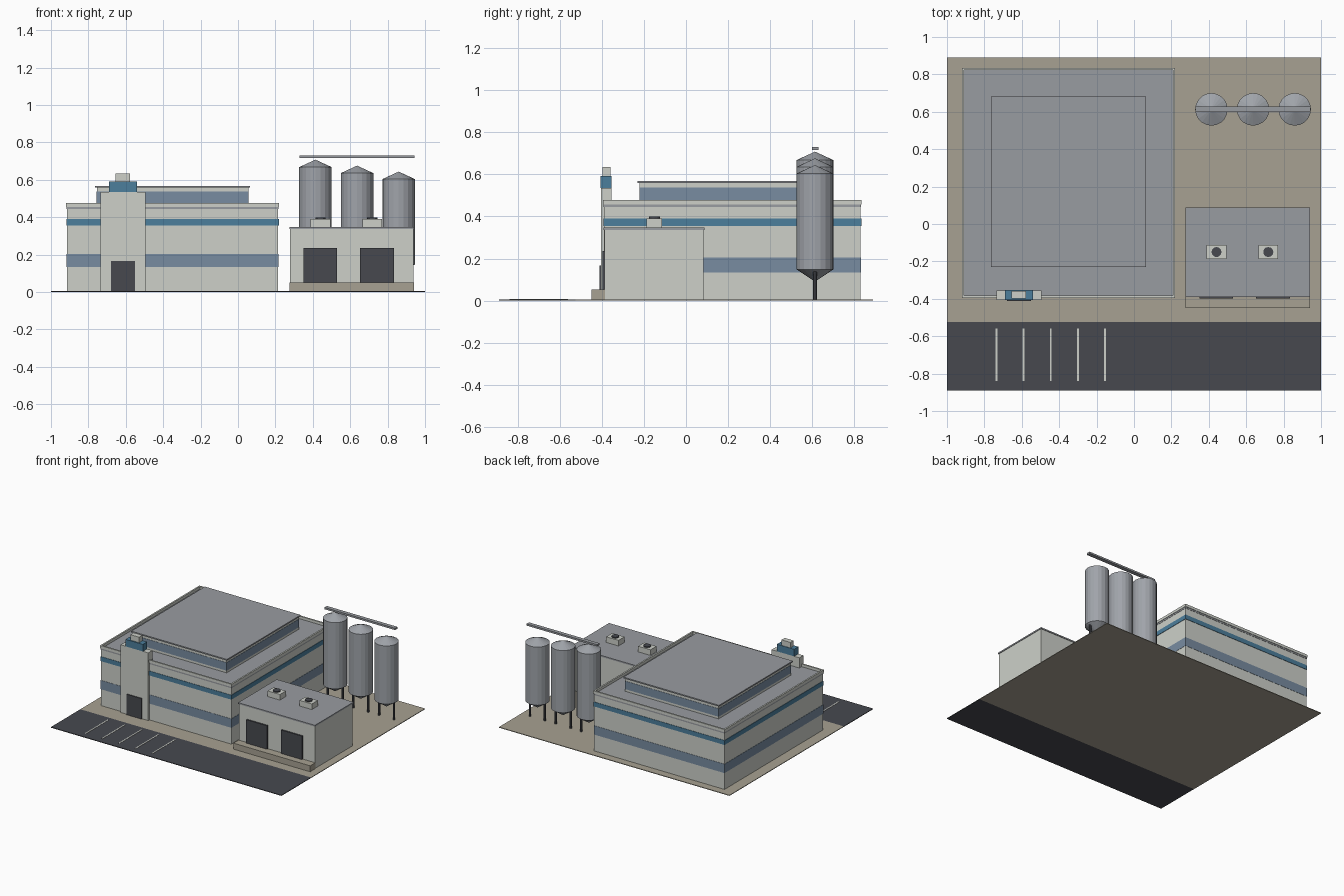
import bpy, bmesh, math

if "Cube" in bpy.data.objects:
    bpy.data.objects.remove(bpy.data.objects["Cube"])


def srgb(r, g, b):
    lin = [c / 255 / 12.92 if c / 255 < 0.04045 else ((c / 255 + 0.055) / 1.055) ** 2.4 for c in (r, g, b)]
    return (*lin, 1.0)


def material(name, rgb):
    m = bpy.data.materials.new(name)
    m.diffuse_color = srgb(*rgb)
    m.use_nodes = True
    m.node_tree.nodes["Principled BSDF"].inputs["Base Color"].default_value = m.diffuse_color
    return m


WALL = material("pale wall", (205, 208, 201))
ROOF = material("roof grey", (153, 156, 161))
TAN = material("tan paving", (167, 161, 146))
DARK = material("charcoal", (71, 73, 79))
BLUE = material("accent blue", (76, 126, 156))
GLASS = material("window blue grey", (120, 140, 161))
STEEL = material("silo steel", (160, 164, 170))


def finish(name, bm, mat):
    bmesh.ops.recalc_face_normals(bm, faces=bm.faces)
    me = bpy.data.meshes.new(name)
    bm.to_mesh(me)
    bm.free()
    me.materials.append(mat)
    ob = bpy.data.objects.new(name, me)
    bpy.context.collection.objects.link(ob)
    return ob


def box(name, mat, x0, x1, y0, y1, z0, z1):
    bm = bmesh.new()
    bmesh.ops.create_cube(bm, size=1)
    for v in bm.verts:
        v.co = (x1 if v.co.x > 0 else x0, y1 if v.co.y > 0 else y0, z1 if v.co.z > 0 else z0)
    return finish(name, bm, mat)


def lathe(name, mat, x, y, profile, sides):
    # stack of rings; a zero radius closes to a point
    bm = bmesh.new()
    rings = []
    for r, z in profile:
        n = sides if r > 0 else 1
        rings.append([bm.verts.new((x + r * math.cos(math.tau * i / sides),
                                    y + r * math.sin(math.tau * i / sides), z)) for i in range(n)])
    for a, b in zip(rings, rings[1:]):
        for i in range(sides):
            j = (i + 1) % sides
            quad = [a[i % len(a)], a[j % len(a)], b[j % len(b)], b[i % len(b)]]
            bm.faces.new(list(dict.fromkeys(quad)))
    for ring in (rings[0], rings[-1]):
        if len(ring) > 1:
            bm.faces.new(ring)
    return finish(name, bm, mat)


# Site: paving, parking strip and bay lines
box("paved_yard", TAN, -1, 1, -0.525, 0.89, 0, 0.005)
box("parking_strip", DARK, -1, 1, -0.89, -0.525, 0, 0.005)
for i in range(5):
    x = -0.735 + 0.145 * i
    box(f"parking_line_{i + 1}", WALL, x - 0.005, x + 0.005, -0.84, -0.56, 0.004, 0.007)

# Main hall with wraparound bands
X0, X1, Y0, Y1 = -0.915, 0.215, -0.39, 0.83


def hall_layer(name, mat, grow, z0, z1):
    return box(name, mat, X0 - grow, X1 + grow, Y0 - grow, Y1 + grow, z0, z1)


hall_layer("main_hall", WALL, 0, 0.002, 0.445)
hall_layer("lower_window_band", GLASS, 0.002, 0.134, 0.204)
hall_layer("accent_band", BLUE, 0.003, 0.355, 0.39)
hall_layer("main_roof", ROOF, 0.002, 0.444, 0.456)

# Parapet walls around the roof edge
T, E = 0.012, 0.005
for name, a, b, c, d in (
        ("front", X0 - E, X1 + E, Y0 - E, Y0 - E + T),
        ("back", X0 - E, X1 + E, Y1 + E - T, Y1 + E),
        ("left", X0 - E, X0 - E + T, Y0 - E + T, Y1 + E - T),
        ("right", X1 + E - T, X1 + E, Y0 - E + T, Y1 + E - T)):
    box(f"parapet_{name}", WALL, a, b, c, d, 0.456, 0.477)

# Rooftop clerestory
box("clerestory_wall", WALL, -0.755, 0.055, -0.22, 0.675, 0.45, 0.56)
box("clerestory_glazing", GLASS, -0.757, 0.057, -0.222, 0.677, 0.474, 0.537)
box("clerestory_roof", ROOF, -0.765, 0.065, -0.23, 0.683, 0.558, 0.568)

# Entrance tower
box("entrance_tower", WALL, -0.735, -0.495, -0.405, -0.355, 0.002, 0.536)
box("tower_accent_block", BLUE, -0.69, -0.54, -0.407, -0.354, 0.536, 0.591)
box("tower_cap", WALL, -0.655, -0.578, -0.398, -0.358, 0.591, 0.634)
box("entrance_door", DARK, -0.68, -0.55, -0.412, -0.404, 0.004, 0.166)

# Loading annex with dock, doors and roof fans
box("annex", WALL, 0.279, 0.937, -0.387, 0.083, 0.002, 0.336)
box("annex_roof", ROOF, 0.275, 0.941, -0.391, 0.087, 0.336, 0.347)
box("loading_dock", TAN, 0.275, 0.941, -0.45, -0.385, 0.002, 0.052)
for i in range(2):
    x = 0.44 + 0.303 * i
    box(f"dock_door_{i + 1}", DARK, x - 0.09, x + 0.09, -0.398, -0.386, 0.052, 0.236)
    ux = 0.441 + 0.277 * i
    box(f"roof_unit_{i + 1}", WALL, ux - 0.053, ux + 0.053, -0.187, -0.113, 0.346, 0.391)
    lathe(f"roof_fan_{i + 1}", DARK, ux, -0.15, [(0.027, 0.39), (0.027, 0.399)], 12)

# Silos: hopper cone, barrel and conical lid on two legs
for i in range(3):
    x, y, top = 0.414 + 0.2225 * i, 0.613, 0.668 - 0.032 * i
    lathe(f"silo_{i + 1}", STEEL, x, y,
          [(0, 0.09), (0.087, 0.148), (0.087, top), (0, top + 0.04)], 20)
    for side in (-1, 1):
        lathe(f"silo_{i + 1}_leg_{'left' if side < 0 else 'right'}", DARK, x + side * 0.065, y,
              [(0.009, 0.003), (0.009, 0.15)], 8)

# Conveyor over the silos
box("conveyor", ROOF, 0.33, 0.943, 0.599, 0.629, 0.716, 0.73)
